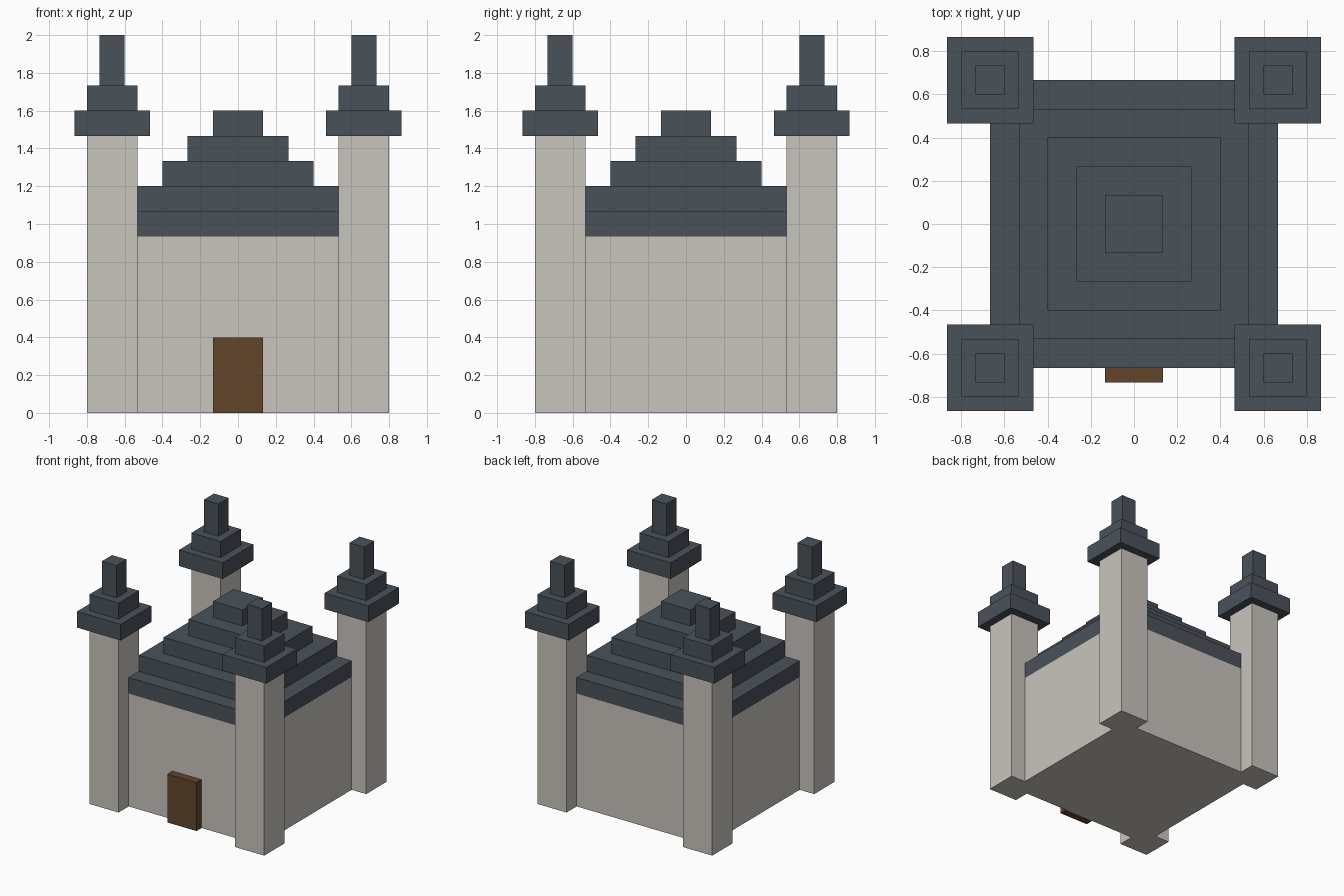
import bpy, bmesh

if "Cube" in bpy.data.objects:
    bpy.data.objects.remove(bpy.data.objects["Cube"])

U = 1 / 15  # building module: every size is a multiple of this


def material(name, srgb):
    m = bpy.data.materials.new(name)
    lin = [((c / 255 + 0.055) / 1.055) ** 2.4 for c in srgb]
    m.diffuse_color = (*lin, 1)
    m.use_nodes = True
    m.node_tree.nodes["Principled BSDF"].inputs["Base Color"].default_value = m.diffuse_color
    return m


STONE = material("pale stone", (201, 197, 189))
SLATE = material("dark slate", (73, 82, 90))
WOOD = material("brown wood", (98, 69, 43))


def stepped(name, mat, cx, cy, z, steps):
    """Closed stack of centred blocks; steps = (half x, half y, height) in modules."""
    bm = bmesh.new()

    def ring(hx, hy, h):
        return [bm.verts.new(((cx + sx * hx) * U, (cy + sy * hy) * U, h * U))
                for sx, sy in ((-1, -1), (1, -1), (1, 1), (-1, 1))]

    rings = []
    for hx, hy, height in steps:
        rings += [ring(hx, hy, z), ring(hx, hy, z + height)]
        z += height
    bm.faces.new(rings[0][::-1])
    for a, b in zip(rings, rings[1:]):
        for i in range(4):
            j = (i + 1) % 4
            bm.faces.new((a[i], a[j], b[j], b[i]))
    bm.faces.new(rings[-1])
    mesh = bpy.data.meshes.new(name)
    bm.to_mesh(mesh)
    bm.free()
    mesh.materials.append(mat)
    obj = bpy.data.objects.new(name, mesh)
    bpy.context.collection.objects.link(obj)
    return obj


# Main hall with its five-step pyramid roof
stepped("hall_walls", STONE, 0, 0, 0, [(10, 10, 14)])
stepped("hall_roof", SLATE, 0, 0, 14, [(h, h, 2) for h in (10, 8, 6, 4, 2)])

# Front door, standing proud of the wall
stepped("door", WOOD, 0, -10.5, 0, [(2, 0.5, 6)])

# Four corner towers with overhanging stepped spires
for side, sx in (("left", -1), ("right", 1)):
    for end, sy in (("front", -1), ("back", 1)):
        stepped(f"{end}_{side}_tower", STONE, sx * 10, sy * 10, 0, [(2, 2, 22)])
        stepped(f"{end}_{side}_spire", SLATE, sx * 10, sy * 10, 22,
                [(3, 3, 2), (2, 2, 2), (1, 1, 4)])
